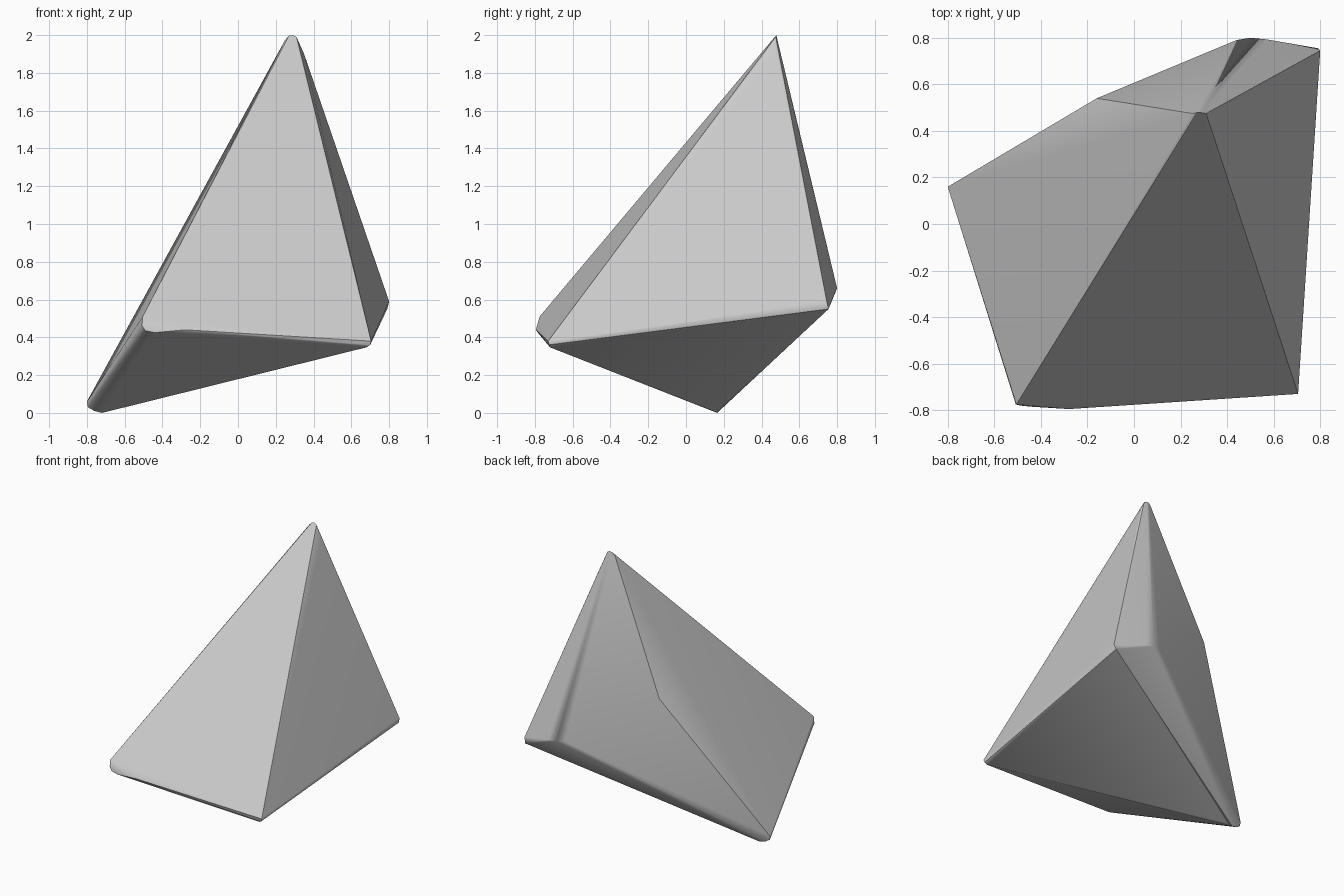
import bpy, bmesh

if "Cube" in bpy.data.objects:
    bpy.data.objects.remove(bpy.data.objects["Cube"])

# Worn corners of the stone: each is a small cluster of hull points
corners = {
    "peak": [(0.25, 0.475, 1.975), (0.27, 0.478, 1.997), (0.29, 0.478, 2.0),
             (0.31, 0.475, 1.99), (0.35, 0.475, 1.9)],
    "left_foot": [(-0.8, 0.16, 0.06), (-0.795, 0.155, 0.03),
                  (-0.76, 0.16, 0.01), (-0.72, 0.165, 0.0), (-0.68, 0.16, 0.01)],
    "front_left": [(-0.505, -0.775, 0.51), (-0.508, -0.775, 0.46),
                   (-0.49, -0.78, 0.435), (-0.44, -0.785, 0.425),
                   (-0.28, -0.795, 0.44)],
    "front_right": [(0.705, -0.73, 0.38), (0.7, -0.725, 0.36), (0.68, -0.72, 0.347)],
    "back_right": [(0.8, 0.745, 0.59), (0.79, 0.755, 0.55)],
    "back": [(0.57, 0.793, 0.65), (0.5, 0.8, 0.66), (0.44, 0.79, 0.67)],
    "back_left": [(-0.16, 0.54, 1.05)],
}

# Stone body: convex hull around the corners
bm = bmesh.new()
for points in corners.values():
    for p in points:
        bm.verts.new(p)
hull = bmesh.ops.convex_hull(bm, input=bm.verts[:])
loose = [v for v in bm.verts if not v.link_faces]
bmesh.ops.delete(bm, geom=loose, context='VERTS')
bmesh.ops.recalc_face_normals(bm, faces=bm.faces[:])

mesh = bpy.data.meshes.new("stone_shard")
bm.to_mesh(mesh)
bm.free()
stone = bpy.data.objects.new("stone_shard", mesh)
bpy.context.collection.objects.link(stone)

# Flat large facets with softly shaded worn edges
bpy.context.view_layer.objects.active = stone
stone.select_set(True)
bpy.ops.object.shade_smooth_by_angle(angle=0.6)
weighted = stone.modifiers.new("facet_normals", 'WEIGHTED_NORMAL')
weighted.keep_sharp = True
